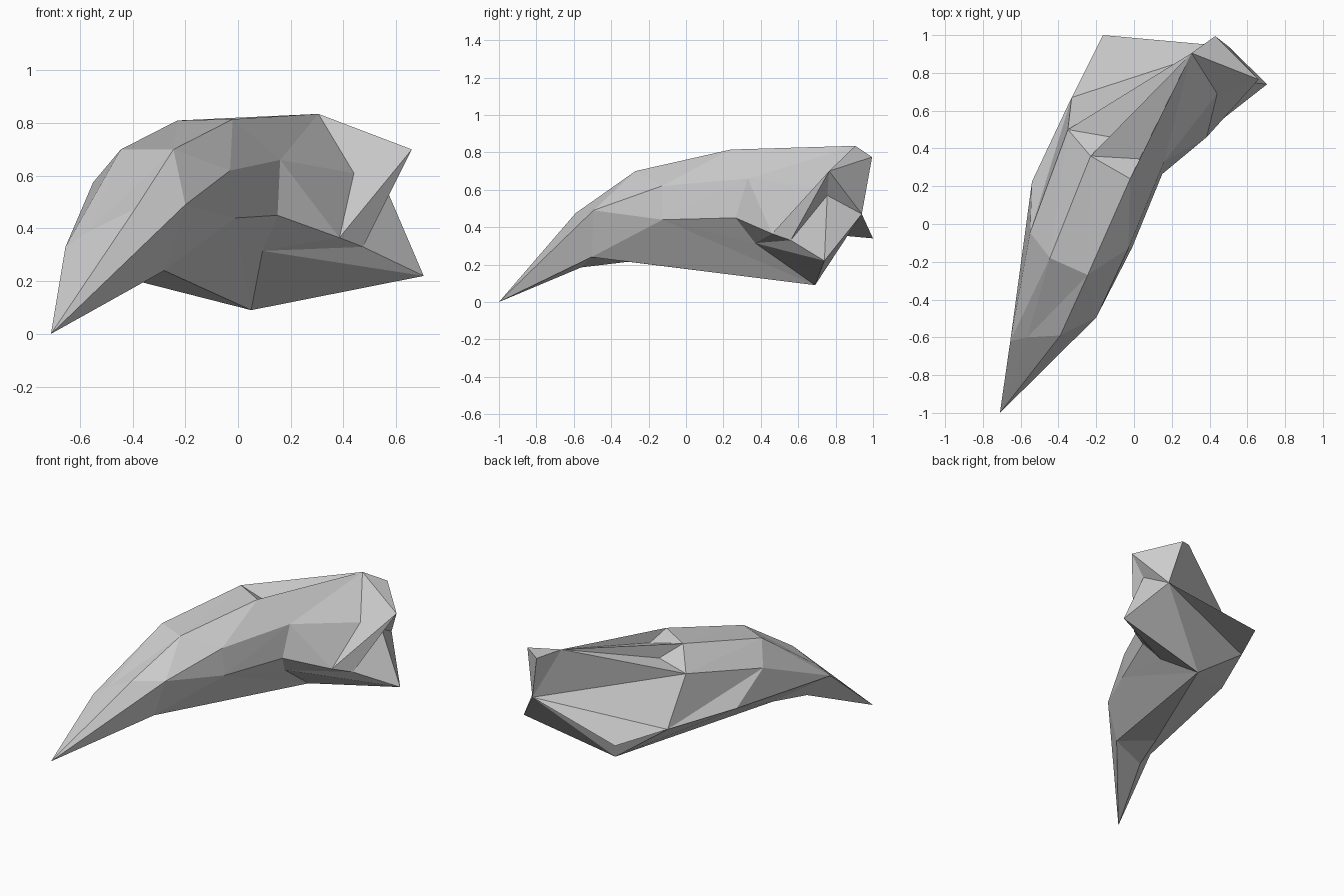
import bpy
import bmesh

cube = bpy.data.objects.get("Cube")
if cube:
    bpy.data.objects.remove(cube, do_unlink=True)

# One plain grey material
grey = bpy.data.materials.new("plain_grey")
grey.use_nodes = True
colour = (0.6, 0.6, 0.6, 1.0)
grey.diffuse_color = colour
shader = next(n for n in grey.node_tree.nodes if n.type == 'BSDF_PRINCIPLED')
shader.inputs["Base Color"].default_value = colour
shader.inputs["Roughness"].default_value = 0.8

# Ridge line, from the pointed tip to the thick root
crest = dict(
    tip=(-0.71, -1.0, 0.0), crest1=(-0.39, -0.59, 0.475), crest2=(-0.245, -0.27, 0.70),
    crest3=(-0.02, 0.24, 0.815), peak=(0.305, 0.905, 0.835), notch=(0.03, 0.345, 0.74))

# Flank on the +x side
outer = dict(
    out1=(-0.20, -0.495, 0.49), out2=(-0.03, -0.13, 0.62), out3=(0.16, 0.33, 0.66),
    low1=(-0.28, -0.505, 0.24), low2=(-0.01, -0.125, 0.44), low3=(0.15, 0.265, 0.45),
    fold=(0.093, 0.37, 0.315))

# Flank on the -x side
inner = dict(
    in1=(-0.565, -0.60, 0.39), in2=(-0.445, -0.18, 0.70), in3=(-0.23, 0.36, 0.81),
    dent=(-0.12, 0.46, 0.72), in4=(-0.35, 0.50, 0.69), side1=(-0.655, -0.62, 0.33),
    side2=(-0.55, -0.045, 0.575), side3=(-0.54, 0.225, 0.40), side4=(-0.33, 0.67, 0.37))

# Underside and the broken root end
root = dict(
    belly1=(-0.52, -0.56, 0.185), belly2=(-0.44, -0.31, 0.215), keel=(0.05, 0.69, 0.09),
    corner=(0.705, 0.74, 0.22), horn=(0.66, 0.765, 0.70), back_top=(0.43, 0.995, 0.775),
    back_mid=(0.50, 0.94, 0.47), pit=(0.555, 0.755, 0.57), cheek=(0.44, 0.69, 0.61),
    lip1=(0.385, 0.46, 0.365), lip2=(0.475, 0.56, 0.33))

points = {**crest, **outer, **inner, **root}

# Each fan: a hub point, then the chain of points around it
fans = [
    # tip
    "tip low1 out1 crest1 in1 side1 belly1 low1",
    "in1 crest1 crest2 in2 side1",
    # outer flank and crest
    "out1 crest1 crest2 out2 low2 low1",
    "crest2 out2 crest3 in3 in2",
    "crest3 out2 out3 peak",
    "out3 peak cheek lip1 low3 low2 out2",
    "low2 low3 fold keel low1",
    "low3 lip1 fold",
    # root end
    "fold lip1 lip2 corner keel",
    "horn cheek lip1 lip2 pit back_mid back_top peak cheek",
    "corner lip2 pit back_mid keel",
    "peak back_top back_mid in4 dent in3 notch crest3",
    "notch in3 crest3",
    "in3 in4 dent",
    # inner flank and underside
    "in2 in3 in4 side2 side1",
    "side4 in4 side2 side3 keel back_mid in4",
    "side3 side2 side1 belly2 keel",
    "belly2 side1 belly1 low1 keel",
]


def build(name, coords, fan_list):
    """Make a flat-shaded mesh from triangle fans over named points."""
    bm = bmesh.new()
    verts = {k: bm.verts.new(co) for k, co in coords.items()}
    for fan in fan_list:
        hub, *chain = fan.split()
        for a, b in zip(chain, chain[1:]):
            bm.faces.new((verts[hub], verts[a], verts[b]))
    bmesh.ops.recalc_face_normals(bm, faces=bm.faces[:])
    mesh = bpy.data.meshes.new(name)
    bm.to_mesh(mesh)
    bm.free()
    mesh.materials.append(grey)
    obj = bpy.data.objects.new(name, mesh)
    bpy.context.collection.objects.link(obj)
    return obj


build("curved_claw", points, fans)

# Thin flap sticking out behind the root
flap = {"flap_tip": (-0.165, 1.0, 0.34),
        "back_mid": points["back_mid"], "side4": points["side4"]}
build("rear_flap", flap, ["flap_tip back_mid side4"])
